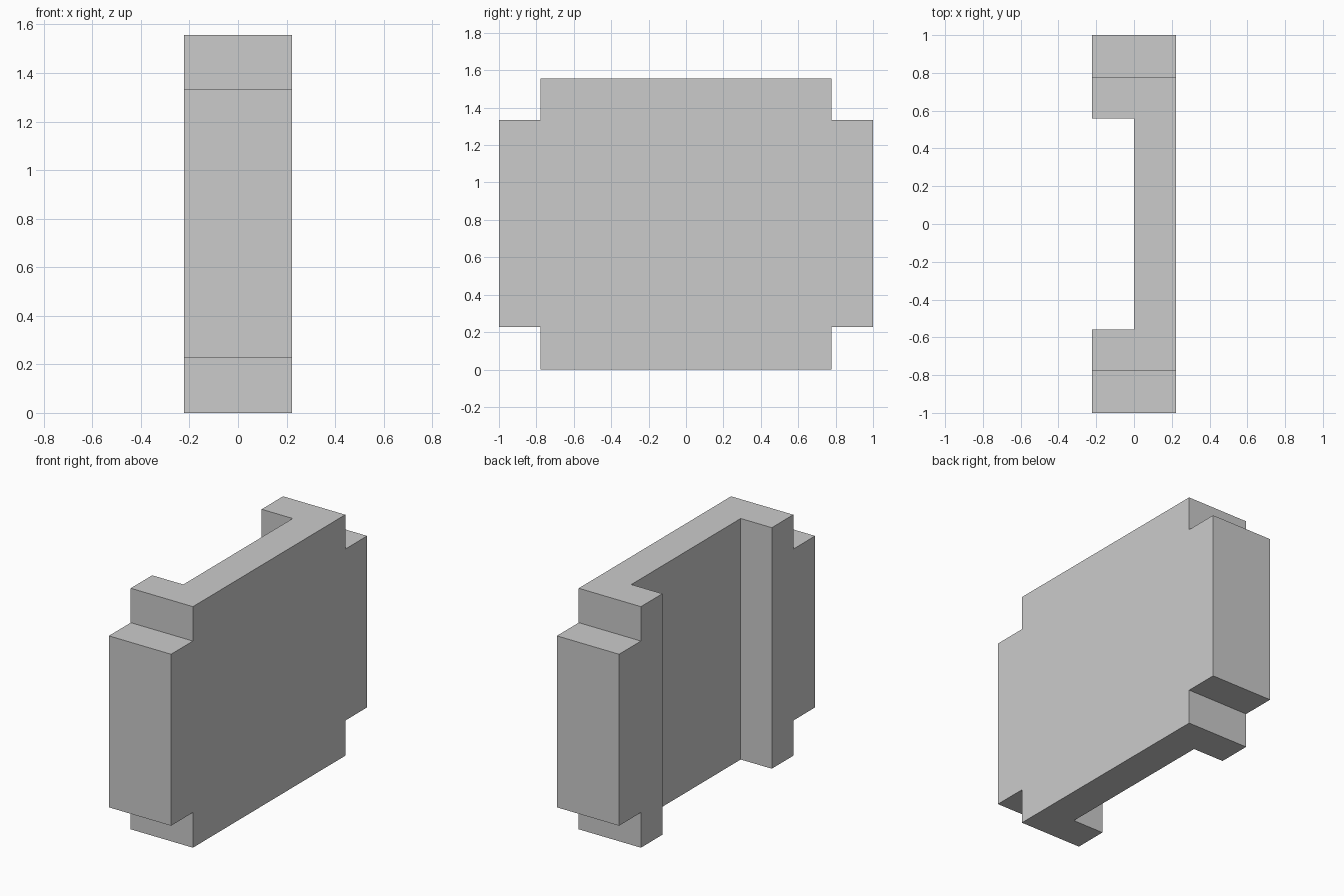
import bpy, bmesh

if "Cube" in bpy.data.objects:
    bpy.data.objects.remove(bpy.data.objects["Cube"])

HALF_X = 0.222               # half thickness
HALF_Y, STEP_Y = 1.0, 0.777  # outer side and stepped corner
TOP, LOW, HIGH = 1.556, 0.227, 1.334
RECESS_Y = 0.558             # half width of the rear channel


def extrude_x(name, profile, x0, x1):
    """Extrude a closed (y, z) profile from x0 to x1."""
    bm = bmesh.new()
    face = bm.faces.new([bm.verts.new((x0, y, z)) for y, z in profile])
    new = bmesh.ops.extrude_face_region(bm, geom=[face])["geom"]
    verts = [v for v in new if isinstance(v, bmesh.types.BMVert)]
    bmesh.ops.translate(bm, verts=verts, vec=(x1 - x0, 0, 0))
    bmesh.ops.recalc_face_normals(bm, faces=bm.faces)
    mesh = bpy.data.meshes.new(name)
    bm.to_mesh(mesh)
    bm.free()
    obj = bpy.data.objects.new(name, mesh)
    bpy.context.collection.objects.link(obj)
    return obj


# Thick panel with four stepped corners, mirrored across y
right = [(STEP_Y, 0), (STEP_Y, LOW), (HALF_Y, LOW),
         (HALF_Y, HIGH), (STEP_Y, HIGH), (STEP_Y, TOP)]
left = [(-y, z) for y, z in reversed(right)]
panel = extrude_x("channel_panel", right + left, -HALF_X, HALF_X)

# Full-height channel cut into the -x side
cutter = extrude_x("channel_cutter",
                   [(-RECESS_Y, -0.1), (RECESS_Y, -0.1),
                    (RECESS_Y, TOP + 0.1), (-RECESS_Y, TOP + 0.1)],
                   -HALF_X - 0.1, 0.0)
cutter.hide_render = True
cutter.hide_viewport = True

cut = panel.modifiers.new("channel", 'BOOLEAN')
cut.operation = 'DIFFERENCE'
cut.solver = 'EXACT'
cut.object = cutter
